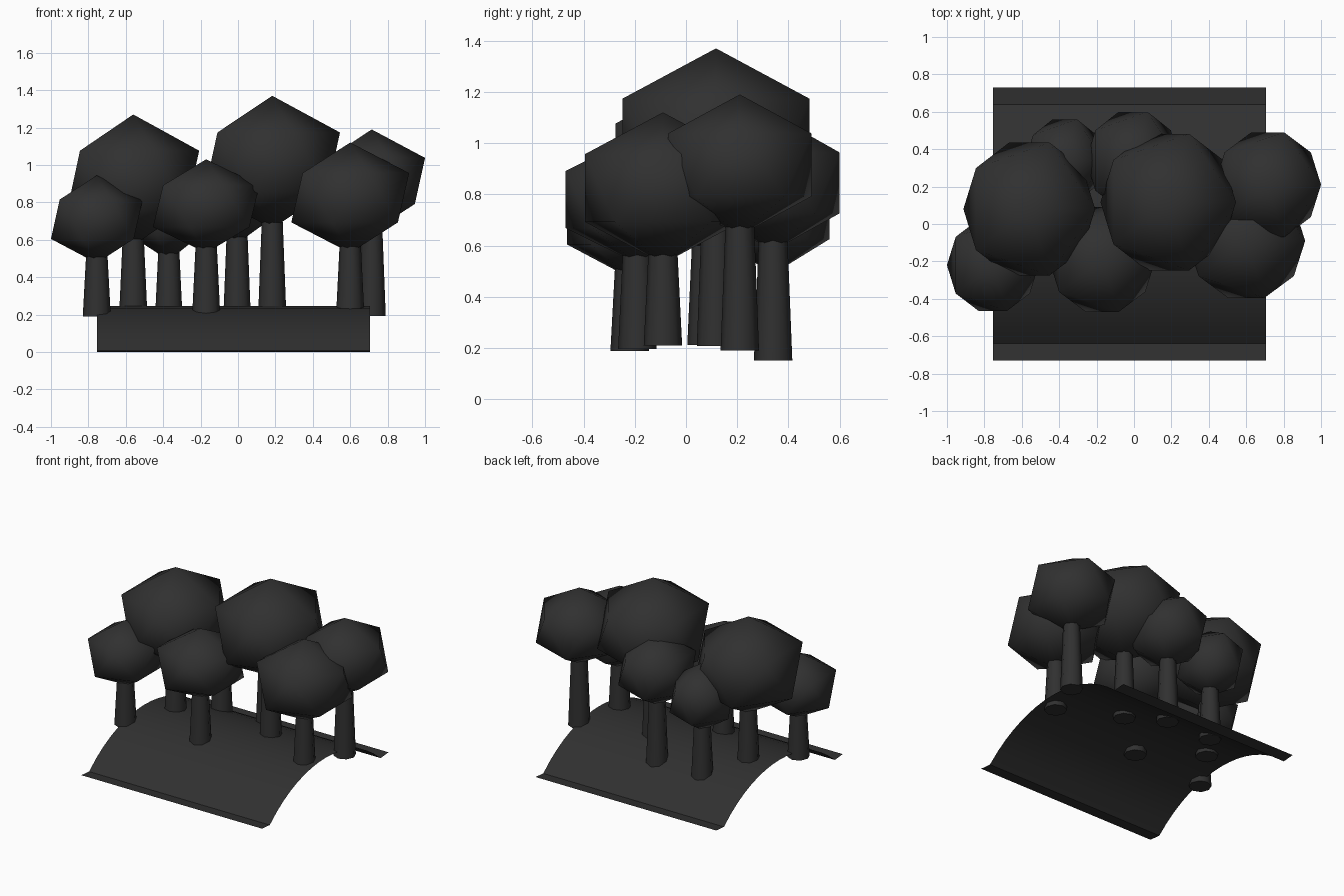
import bpy, math

if "Cube" in bpy.data.objects:
    bpy.data.objects.remove(bpy.data.objects["Cube"])

mat = bpy.data.materials.new("dark")
mat.diffuse_color = (0.03, 0.03, 0.03, 1)
mat.use_nodes = True
mat.node_tree.nodes["Principled BSDF"].inputs["Base Color"].default_value = mat.diffuse_color


# curved ground sheet: circular arch with small upturned lips
def ground_height(y):
    edge, top = 0.64, 0.245
    r = (edge ** 2 + top ** 2) / (2 * top)
    return top - r + math.sqrt(r * r - y * y)


def build_ground():
    n = 16
    ys = [-0.64 + 1.28 * i / n for i in range(n + 1)]
    profile = [(-0.73, 0.008)] + [(y, max(0, ground_height(y))) for y in ys] + [(0.73, 0.008)]
    verts = [(x, y, z) for y, z in profile for x in (-0.755, 0.705)]
    faces = [(2 * i, 2 * i + 1, 2 * i + 3, 2 * i + 2) for i in range(len(profile) - 1)]
    mesh = bpy.data.meshes.new("ground")
    mesh.from_pydata(verts, [], faces)
    ob = bpy.data.objects.new("ground", mesh)
    bpy.context.collection.objects.link(ob)
    bpy.context.view_layer.objects.active = ob
    ob.select_set(True)
    finish(ob, "ground", 30)


def finish(ob, name, angle):
    ob.name = name
    ob.data.materials.append(mat)
    bpy.ops.object.shade_smooth_by_angle(angle=math.radians(angle))
    ob.select_set(False)


# tree: tapered trunk plus a stretched icosahedron crown
def build_tree(i, x, y, hx, hy, bottom, top):
    base = ground_height(y) - 0.03
    zc, hz = (bottom + top) / 2, (top - bottom) / 2
    end = bottom + 0.12
    bpy.ops.mesh.primitive_cone_add(vertices=8, radius1=0.075, radius2=0.053, depth=end - base,
                                    location=(x, y, (base + end) / 2))
    finish(bpy.context.object, f"trunk_{i}", 50)
    bpy.ops.mesh.primitive_ico_sphere_add(subdivisions=1, radius=1, location=(x, y, zc))
    ob = bpy.context.object
    ob.scale = (hx / 0.894, hy / 0.851, hz)
    bpy.ops.object.transform_apply(location=False, rotation=False, scale=True)
    finish(ob, f"crown_{i}", 60)


build_ground()

# x, y, crown half widths, crown bottom and top
trees = [
    (-0.755, -0.22, 0.245, 0.245, 0.475, 0.945),
    (-0.56, 0.08, 0.352, 0.355, 0.57, 1.27),
    (-0.37, 0.34, 0.21, 0.22, 0.49, 0.98),
    (-0.17, -0.19, 0.285, 0.28, 0.53, 1.03),
    (-0.005, 0.34, 0.25, 0.26, 0.58, 1.11),
    (0.183, 0.117, 0.362, 0.365, 0.66, 1.37),
    (0.60, -0.09, 0.315, 0.305, 0.53, 1.12),
    (0.715, 0.21, 0.285, 0.28, 0.64, 1.19),
]
for i, t in enumerate(trees, 1):
    build_tree(i, *t)
